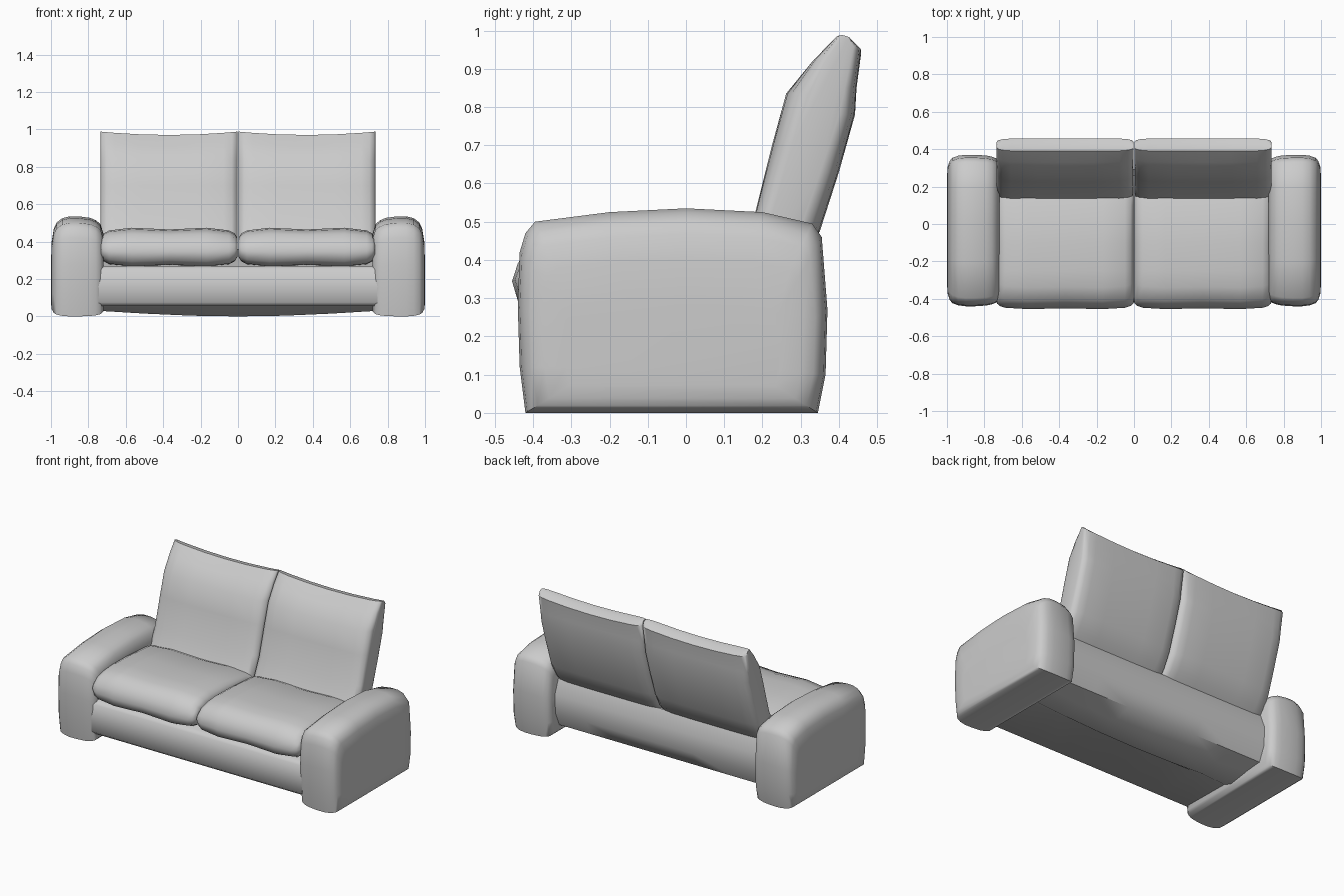
import bpy
import bmesh
import math

cube = bpy.data.objects.get("Cube")
if cube:
    bpy.data.objects.remove(cube, do_unlink=True)

# One soft grey upholstery for the whole sofa
fabric = bpy.data.materials.new("grey_fabric")
fabric.use_nodes = True
GREY = (0.6, 0.6, 0.6, 1)
fabric.diffuse_color = GREY
shader = next(n for n in fabric.node_tree.nodes if n.type == 'BSDF_PRINCIPLED')
shader.inputs["Base Color"].default_value = GREY
shader.inputs["Roughness"].default_value = 0.8


def loft(name, profile, sections, shape):
    """Skin a (y, z) profile along x; shape(section, y, z) places each point."""
    bm = bmesh.new()
    rings = [[bm.verts.new(shape(s, y, z)) for y, z in profile] for s in sections]
    count = len(profile)
    for a, b in zip(rings, rings[1:]):
        for i in range(count):
            j = (i + 1) % count
            bm.faces.new((a[i], a[j], b[j], b[i]))
    bm.faces.new(rings[0])
    bm.faces.new(rings[-1])
    bmesh.ops.recalc_face_normals(bm, faces=bm.faces)
    mesh = bpy.data.meshes.new(name)
    bm.to_mesh(mesh)
    bm.free()
    mesh.materials.append(fabric)
    obj = bpy.data.objects.new(name, mesh)
    bpy.context.collection.objects.link(obj)
    bpy.ops.object.select_all(action='DESELECT')
    obj.select_set(True)
    bpy.context.view_layer.objects.active = obj
    bpy.ops.object.shade_smooth_by_angle(angle=math.radians(50))
    return obj


def both_ways(half):
    """Mirror (x, size) sections listed from the end to the middle."""
    return half + [(-x, s) for x, s in reversed(half) if x != 0]


# Armrests: domed side outline, rounded towards both faces
arm_profile = [(-.42, 0), (-.435, .12), (-.44, .28), (-.435, .42), (-.42, .47),
               (-.395, .5), (-.2, .525), (0, .535), (.2, .525), (.33, .495),
               (.355, .46), (.37, .27), (.365, .1), (.345, 0)]
arm_sections = [(.72, .78), (.735, .9), (.76, .95), (.79, .98), (.85, 1), (.9, 1),
                (.94, .975), (.97, .92), (.985, .84), (.996, .68), (1, .4)]
for side, label in ((1, "left"), (-1, "right")):
    def arm_shape(section, y, z, side=side):
        x, s = section
        sy = (1 + s) / 2
        return (side * x, -.03 + (y + .03) * sy, .12 + (z - .12) * s)
    loft(label + "_armrest", arm_profile, arm_sections, arm_shape)

# Base: front rail, stepped underside bowed towards the middle, curved back
base_profile = [(-.395, .055), (-.415, .075), (-.42, .16), (-.415, .25),
                (-.39, .27), (.1, .29), (.2, .36), (.26, .36), (.295, .27),
                (.29, .15), (.25, .06), (.13, .02), (0, 0), (-.06, .05)]
base_sections = both_ways([(.745, 1), (.5, .5), (.25, .13), (0, 0)])


def base_shape(section, y, z):
    x, bow = section
    lift = .03 * bow if z < .03 else 0
    return (x, y, z + lift)


loft("sofa_base", base_profile, base_sections, base_shape)

# Seat and back cushions, one pair on each side
seat_profile = [(-.455, .345), (-.44, .295), (-.39, .27), (-.1, .265), (.2, .29),
                (.22, .4), (.1, .45), (-.1, .468), (-.25, .472), (-.34, .464),
                (-.41, .44), (-.44, .39)]
seat_sections = both_ways([(.365, .5), (.35, .72), (.32, .88), (.2, 1.02), (0, .93)])

back_profile = [(.12, .4), (.18, .52), (.225, .7), (.262, .835), (.33, .91),
                (.39, .97), (.425, .965), (.458, .94), (.446, .85), (.442, .78),
                (.4, .63), (.35, .475), (.3, .39), (.25, .34), (.16, .35)]
back_sections = both_ways([(.366, .5), (.36, .72), (.335, .88), (.29, .97), (.15, 1), (0, 1)])

for side, label in ((1, "left"), (-1, "right")):
    centre = side * .368

    def seat_shape(section, y, z, centre=centre):
        x, s = section
        front = .03 * (1 - min(s, 1)) * 2 if y < -.3 else 0
        return (centre + x, y + front, .37 + (z - .37) * s)

    def back_shape(section, y, z, centre=centre):
        x, s = section
        spine = .2 + .377 * (z - .36)
        lift = .018 * (x / .366) ** 2 if z > .9 else 0
        return (centre + x, spine + (y - spine) * s, z + lift)

    loft(label + "_seat_cushion", seat_profile, seat_sections, seat_shape)
    loft(label + "_back_cushion", back_profile, back_sections, back_shape)
